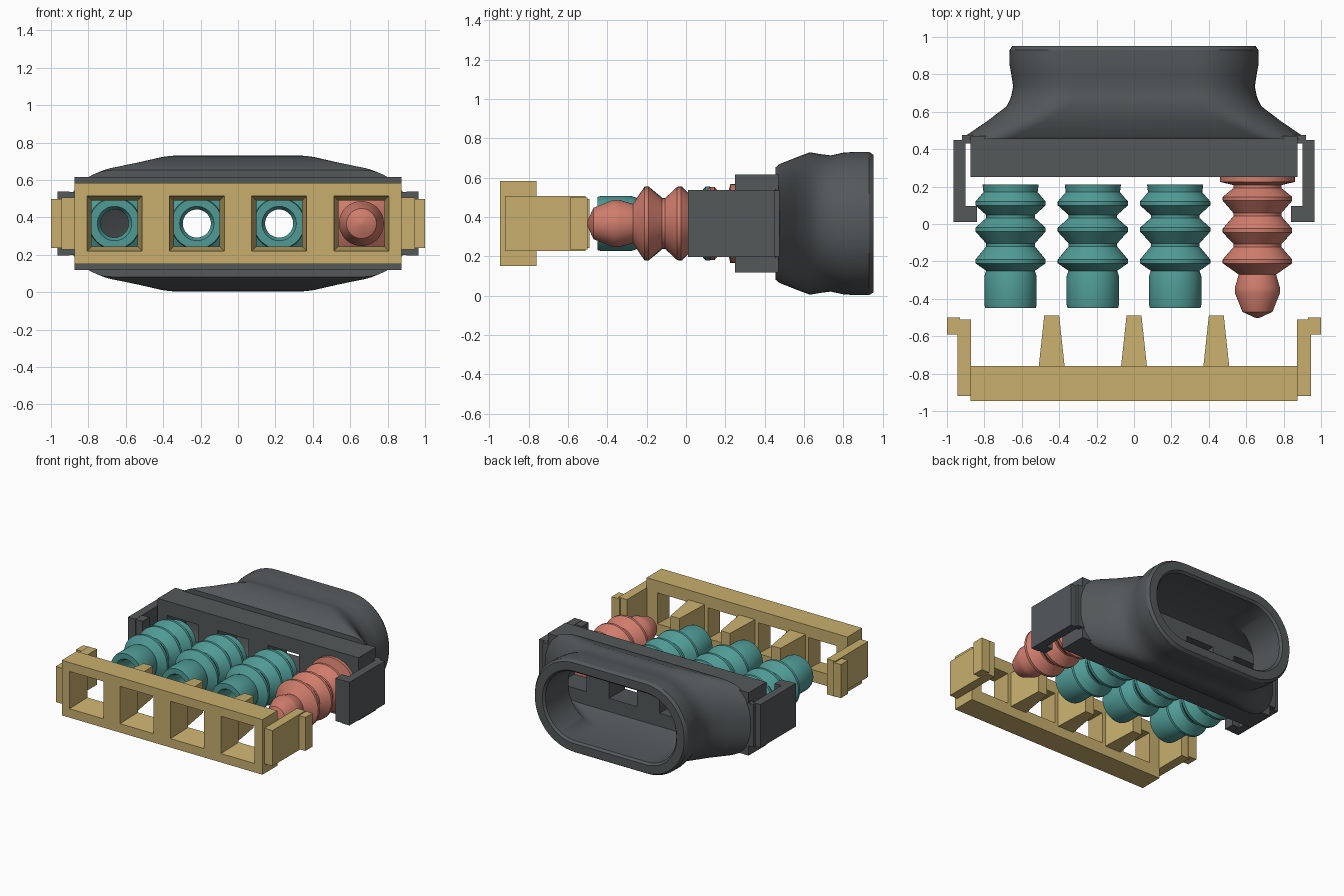
import bpy, bmesh, math

cube = bpy.data.objects.get("Cube")
if cube:
    bpy.data.objects.remove(cube, do_unlink=True)

MID = 0.367                       # height of the shared centre line
SLOTS = (-0.66, -0.22, 0.22, 0.66)


def material(name, rgb):
    m = bpy.data.materials.new(name)
    m.use_nodes = True
    m.diffuse_color = (*rgb, 1)
    m.node_tree.nodes["Principled BSDF"].inputs["Base Color"].default_value = (*rgb, 1)
    return m


TAN = material("tan plastic", (0.58, 0.43, 0.155))
GREY = material("dark grey plastic", (0.087, 0.098, 0.102))
TEAL = material("teal rubber", (0.08, 0.33, 0.305))
CORAL = material("coral rubber", (0.63, 0.205, 0.15))


def finish(name, bm, mat, smooth=None):
    bmesh.ops.recalc_face_normals(bm, faces=bm.faces)
    me = bpy.data.meshes.new(name)
    bm.to_mesh(me)
    bm.free()
    ob = bpy.data.objects.new(name, me)
    bpy.context.collection.objects.link(ob)
    me.materials.append(mat)
    if smooth:
        bpy.ops.object.select_all(action='DESELECT')
        ob.select_set(True)
        bpy.context.view_layer.objects.active = ob
        bpy.ops.object.shade_smooth_by_angle(angle=math.radians(smooth))
    return ob


def loft(bm, rings, cyclic=False):
    """Skin rings of equal point count; cap the ends unless cyclic."""
    loops = [[bm.verts.new(p) for p in r] for r in rings]
    pairs = list(zip(loops, loops[1:]))
    if cyclic:
        pairs.append((loops[-1], loops[0]))
    else:
        bm.faces.new(loops[0])
        bm.faces.new(loops[-1])
    n = len(loops[0])
    for a, b in pairs:
        for i in range(n):
            j = (i + 1) % n
            bm.faces.new((a[i], a[j], b[j], b[i]))


def rect(x, y, hw, hh):
    return [(x + sx * hw, y, MID + sz * hh)
            for sx, sz in ((-1, -1), (1, -1), (1, 1), (-1, 1))]


def taper_box(name, mat, x, y0, y1, size0, size1):
    bm = bmesh.new()
    loft(bm, [rect(x, y0, *size0), rect(x, y1, *size1)])
    return finish(name, bm, mat)


def block(name, mat, x0, x1, y0, y1, hh):
    size = ((x1 - x0) / 2, hh)
    return taper_box(name, mat, (x0 + x1) / 2, y0, y1, size, size)


def windowed_plate(name, mat, y0, y1, hh, half0, half1):
    """Long block with four tapered square windows cut through it."""
    plate = block(name, mat, -0.875, 0.875, y0, y1, hh)
    bm = bmesh.new()
    grow = (half0 - half1) / (y1 - y0) * 0.02
    for x in SLOTS:
        loft(bm, [rect(x, y0 - 0.02, half0 + grow, half0 + grow),
                  rect(x, y1 + 0.02, half1 - grow, half1 - grow)])
    cutter = finish("window_cutter", bm, mat)
    cutter.hide_render = True
    mod = plate.modifiers.new("windows", 'BOOLEAN')
    mod.object = cutter
    mod.solver = 'EXACT'
    bpy.ops.object.select_all(action='DESELECT')
    plate.select_set(True)
    bpy.context.view_layer.objects.active = plate
    bpy.ops.object.modifier_apply(modifier=mod.name)
    bpy.data.objects.remove(cutter, do_unlink=True)


def turned(name, mat, x, profile, cyclic, n=48):
    """Lathe (y, radius) points around an axis along y."""
    bm = bmesh.new()
    loft(bm, [[(x + r * math.cos(2 * math.pi * i / n), y,
                MID + r * math.sin(2 * math.pi * i / n)) for i in range(n)]
              for y, r in profile], cyclic)
    return finish(name, bm, mat, 25)


def bellows(peaks, valleys, big, small):
    """Alternating ribs with narrow flat crests."""
    pts = []
    for p, v in zip(peaks, valleys):
        pts += [(p - 0.01, big), (p + 0.01, big), (v - 0.008, small), (v + 0.008, small)]
    return pts


# Front retainer: windowed bar, dividing fins and clip arms
windowed_plate("front_retainer", TAN, -0.945, -0.76, 0.217, 0.147, 0.122)
for i, x in enumerate((-0.44, 0, 0.44)):
    taper_box(f"divider_fin_{i + 1}", TAN, x, -0.77, -0.49, (0.07, 0.14), (0.04, 0.125))

for side, s in (("left", 1), ("right", -1)):
    def mirrored(name, mat, x0, x1, y0, y1, hh):
        a, b = sorted((s * x0, s * x1))
        block(f"{side}_{name}", mat, a, b, y0, y1, hh)
    mirrored("retainer_arm", TAN, 0.872, 0.945, -0.92, -0.51, 0.14)
    mirrored("retainer_catch", TAN, 0.93, 1.0, -0.59, -0.50, 0.132)
    # Matching latch arms on the housing
    mirrored("housing_arm", GREY, 0.90, 0.965, 0.01, 0.45, 0.17)
    mirrored("housing_latch", GREY, 0.84, 0.91, 0.012, 0.095, 0.168)
    mirrored("housing_arm_root", GREY, 0.86, 0.92, 0.43, 0.475, 0.168)

# Ribbed sleeves with a through bore
sleeve = [(-0.45, 0.135), (-0.43, 0.14), (-0.28, 0.14), (-0.25, 0.13)]
sleeve += bellows((-0.2, -0.03, 0.11), (-0.112, 0.04, 0.175), 0.188, 0.13)[:-2]
sleeve += [(0.17, 0.145), (0.21, 0.15), (0.21, 0.09), (0.19, 0.075),
           (-0.42, 0.075), (-0.45, 0.092)]
for i, x in enumerate(SLOTS[:3]):
    turned(f"ribbed_sleeve_{i + 1}", TEAL, x, sleeve, True)

# Solid ribbed plug with a pointed nose and rear flange
plug = [(-0.502, 0.01), (-0.47, 0.08), (-0.37, 0.12), (-0.34, 0.12), (-0.27, 0.1)]
plug += bellows((-0.2, -0.035, 0.135), (-0.115, 0.05, 0.2), 0.186, 0.128)
plug += [(0.225, 0.2), (0.255, 0.2)]
turned("ribbed_plug", CORAL, SLOTS[3], plug, False)

# Rear housing: windowed plate and hollow hood
windowed_plate("housing_plate", GREY, 0.25, 0.47, 0.248, 0.135, 0.122)


def rounded(y, hw, hh, r, n=16):
    pts = []
    for k, (sx, sz) in enumerate(((1, 1), (-1, 1), (-1, -1), (1, -1))):
        for i in range(n):
            t = math.pi / 2 * (k + i / (n - 1))
            pts.append((sx * (hw - r) + r * math.cos(t), y,
                        MID + sz * (hh - r) + r * math.sin(t)))
    return pts


hood = bmesh.new()
loft(hood, [rounded(*p) for p in (
    (0.455, 0.92, 0.285, 0.25), (0.475, 0.895, 0.302, 0.27), (0.55, 0.785, 0.332, 0.31),
    (0.63, 0.68, 0.362, 0.34), (0.68, 0.657, 0.353, 0.34), (0.735, 0.646, 0.346, 0.335),
    (0.80, 0.656, 0.36, 0.345), (0.86, 0.667, 0.364, 0.35), (0.93, 0.665, 0.364, 0.35),
    (0.952, 0.65, 0.35, 0.34), (0.952, 0.585, 0.285, 0.275), (0.935, 0.57, 0.27, 0.26),
    (0.64, 0.575, 0.275, 0.26), (0.48, 0.80, 0.23, 0.2), (0.455, 0.82, 0.22, 0.19))],
    cyclic=True)
bmesh.ops.remove_doubles(hood, verts=hood.verts, dist=1e-5)
finish("housing_hood", hood, GREY, 30)
